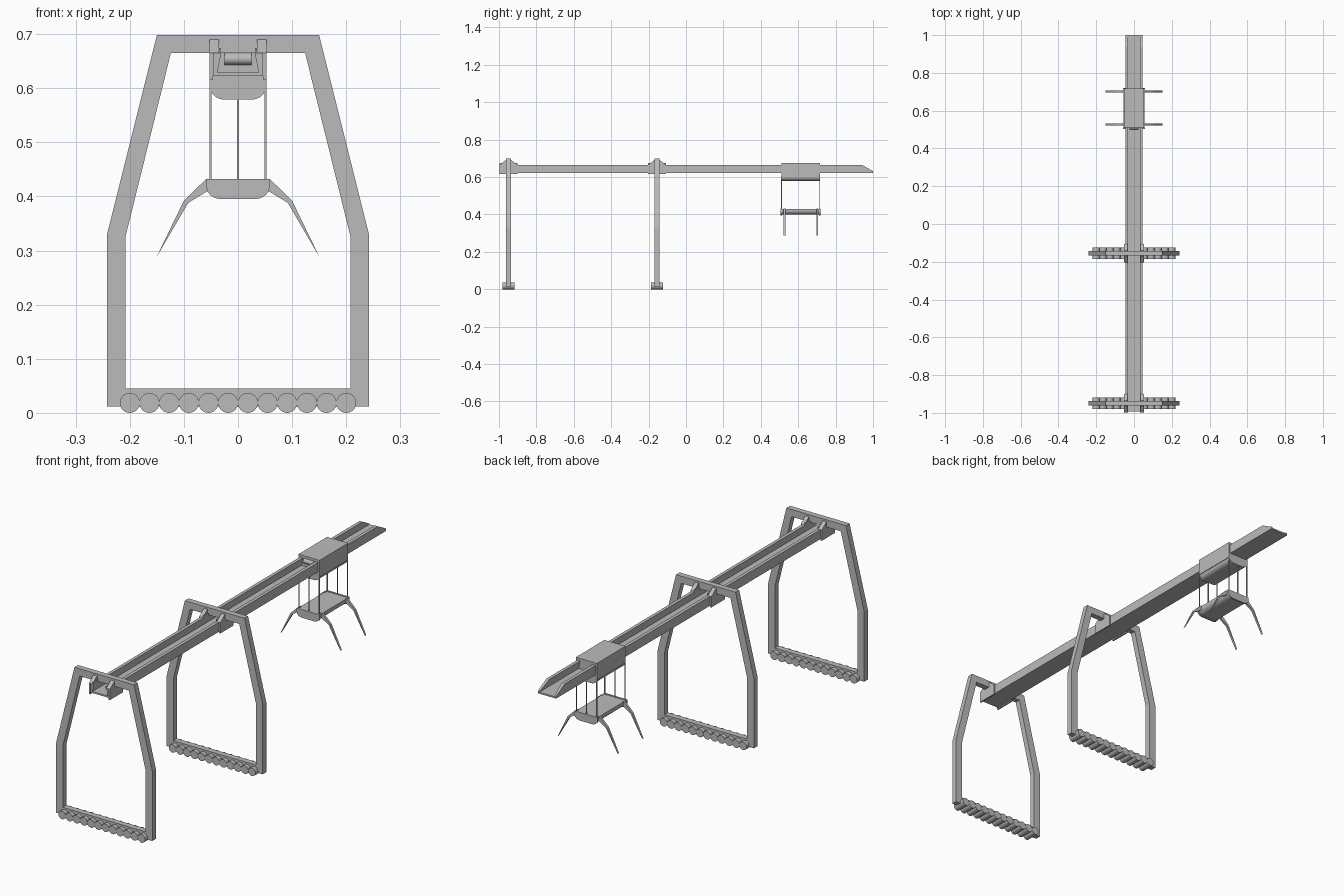
import bpy, bmesh, math
from mathutils import Vector

if "Cube" in bpy.data.objects:
    bpy.data.objects.remove(bpy.data.objects["Cube"])

GREY = (0.5, 0.5, 0.5, 1.0)
mat = bpy.data.materials.new("plain grey")
mat.use_nodes = True
mat.diffuse_color = GREY
mat.node_tree.nodes["Principled BSDF"].inputs["Base Color"].default_value = GREY


def finish(name, bm, smooth=False):
    bmesh.ops.recalc_face_normals(bm, faces=bm.faces)
    mesh = bpy.data.meshes.new(name)
    bm.to_mesh(mesh)
    bm.free()
    mesh.materials.append(mat)
    ob = bpy.data.objects.new(name, mesh)
    bpy.context.collection.objects.link(ob)
    if smooth:
        bpy.ops.object.select_all(action="DESELECT")
        ob.select_set(True)
        bpy.context.view_layer.objects.active = ob
        bpy.ops.object.shade_smooth_by_angle(angle=math.radians(40))
    return ob


def prism(bm, pts, axis, lo, hi):
    """Extrude an outline along y (points are x, z) or along x (points are y, z)."""
    place = (lambda p, t: (p[0], t, p[1])) if axis == "y" else (lambda p, t: (t, p[0], p[1]))
    verts = [bm.verts.new(place(p, lo)) for p in pts]
    face = bm.faces.new(verts)
    new = bmesh.ops.extrude_face_region(bm, geom=[face])["geom"]
    shift = Vector(place((0, 0), hi - lo))
    bmesh.ops.translate(bm, vec=shift, verts=[g for g in new if isinstance(g, bmesh.types.BMVert)])


def mirror_outline(half):
    return half + [(-x, z) for x, z in reversed(half)]


def box_outline(a0, a1, z0, z1):
    return [(a0, z0), (a1, z0), (a1, z1), (a0, z1)]


def circle(cx, cz, r, n=24):
    return [(cx + r * math.cos(math.tau * i / n), cz + r * math.sin(math.tau * i / n)) for i in range(n)]


def tray_outline(w, top, bottom, rx, rz):
    """Flat top with quarter-round lower corners."""
    half = [(w, top)]
    for i in range(9):
        a = math.pi / 2 * i / 8
        half.append((w - rx + rx * math.cos(a), bottom + rz - rz * math.sin(a)))
    return mirror_outline(half)


# Portal frames, with their rollers and beam clamps
outer = mirror_outline([(0.242, 0.012), (0.242, 0.33), (0.15, 0.698)])
inner = mirror_outline([(0.208, 0.045), (0.208, 0.325), (0.124, 0.665)])
for label, yc in (("front", -0.949), ("middle", -0.155)):
    bm = bmesh.new()
    rings = [[bm.verts.new((x, yc + s * 0.013, z)) for x, z in ring]
             for ring, s in ((outer, -1), (outer, 1), (inner, 1), (inner, -1))]
    for k in range(4):
        a, b = rings[k], rings[(k + 1) % 4]
        for i in range(6):
            j = (i + 1) % 6
            bm.faces.new((a[i], a[j], b[j], b[i]))
    finish(label + "_portal_frame", bm)

    bm = bmesh.new()
    for i in range(12):
        prism(bm, circle(-0.2 + i * 0.4 / 11, 0.0185, 0.0185), "y", yc - 0.031, yc + 0.031)
    finish(label + "_rollers", bm, True)

    bm = bmesh.new()
    wedge = [(yc - 0.048, 0.622), (yc + 0.048, 0.622), (yc + 0.048, 0.665),
             (yc + 0.015, 0.69), (yc - 0.015, 0.69), (yc - 0.048, 0.665)]
    for s in (-1, 1):
        prism(bm, wedge, "x", s * 0.045, s * 0.053)
        prism(bm, [(y, max(z, 0.664)) for y, z in wedge[2:]], "x", s * 0.035, s * 0.045)
        prism(bm, box_outline(yc - 0.048, yc + 0.048, 0.616, 0.622), "x", s * 0.046, s * 0.053)
        prism(bm, box_outline(yc - 0.048, yc + 0.048, 0.664, 0.674), "x", s * 0.031, s * 0.035)
    finish(label + "_beam_clamps", bm)

# Channel beam with a slanted tip
bm = bmesh.new()
channel = mirror_outline([(0.046, 0.622), (0.046, 0.665), (0.031, 0.665), (0.038, 0.629)])
prism(bm, channel, "y", -0.992, 1.0)
bmesh.ops.bisect_plane(bm, geom=bm.verts[:] + bm.edges[:] + bm.faces[:],
                       plane_co=(0, 0.94, 0.665), plane_no=(0, 0.033, 0.06), clear_outer=True)
bmesh.ops.holes_fill(bm, edges=[e for e in bm.edges if e.is_boundary], sides=0)
finish("channel_beam", bm)

# Trolley body, rounded belly and drive roller
bm = bmesh.new()
prism(bm, box_outline(-0.053, 0.053, 0.6, 0.676), "y", 0.511, 0.717)
finish("trolley_body", bm)
bm = bmesh.new()
prism(bm, tray_outline(0.05, 0.601, 0.579, 0.025, 0.02), "y", 0.511, 0.717)
finish("trolley_belly", bm, True)
bm = bmesh.new()
prism(bm, [(y + 0.512, z) for y, z in circle(0, 0.654, 0.011)], "x", -0.025, 0.025)
finish("trolley_roller", bm, True)

# Hoist cables
bm = bmesh.new()
for y in (0.511, 0.715):
    for x in (-0.051, 0, 0.051):
        prism(bm, box_outline(x - 0.002, x + 0.002, 0.425, 0.605), "y", y - 0.002, y + 0.002)
finish("hoist_cables", bm)

# Gripper tray with end caps
bm = bmesh.new()
prism(bm, tray_outline(0.056, 0.43, 0.399, 0.028, 0.022), "y", 0.51, 0.713)
for y in (0.504, 0.712):
    prism(bm, tray_outline(0.058, 0.432, 0.395, 0.028, 0.022), "y", y, y + 0.008)
finish("gripper_tray", bm, True)

# Gripper claws
bm = bmesh.new()
claw = [(0.05, 0.432), (0.059, 0.432), (0.1, 0.392), (0.151, 0.287), (0.092, 0.388), (0.056, 0.41)]
for y in (0.526, 0.702):
    for s in (-1, 1):
        prism(bm, [(s * x, z) for x, z in claw], "y", y - 0.005, y + 0.005)
finish("gripper_claws", bm)
